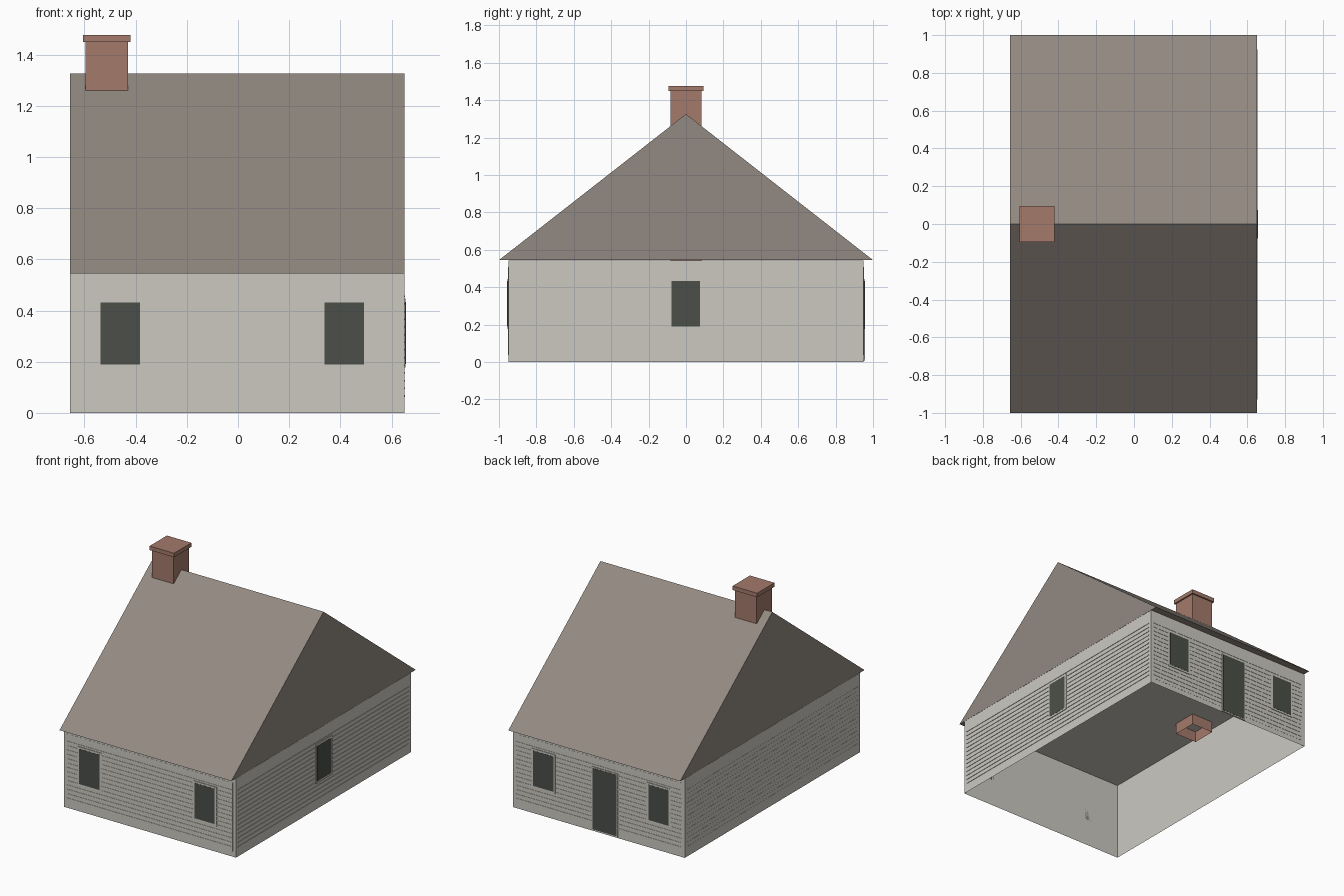
import bpy
import bmesh

cube = bpy.data.objects.get("Cube")
if cube:
    bpy.data.objects.remove(cube, do_unlink=True)


def material(name, rgb):
    linear = [((c / 255 + 0.055) / 1.055) ** 2.4 for c in rgb] + [1.0]
    mat = bpy.data.materials.new(name)
    mat.use_nodes = True
    mat.diffuse_color = linear
    bsdf = mat.node_tree.nodes["Principled BSDF"]
    bsdf.inputs["Base Color"].default_value = linear
    bsdf.inputs["Roughness"].default_value = 0.9
    return mat


SIDING = material("pale siding", (204, 201, 193))
ROOF = material("brown roof", (146, 137, 129))
BRICK = material("red brick", (164, 122, 107))
GLASS = material("dark glass", (76, 79, 73))


def add_box(bm, x, y, z, open_bottom=False):
    """Axis-aligned box from three (low, high) ranges."""
    verts = bmesh.ops.create_cube(bm, size=1)["verts"]
    for v in verts:
        v.co = [r[0] if c < 0 else r[1] for c, r in zip(v.co, (x, y, z))]
    if open_bottom:
        base = [f for f in bm.faces if all(v in verts and v.co.z == min(w.co.z for w in verts)
                                           for v in f.verts)]
        bmesh.ops.delete(bm, geom=base, context="FACES_ONLY")


def finish(bm, name, mat):
    mesh = bpy.data.meshes.new(name)
    bm.to_mesh(mesh)
    bm.free()
    obj = bpy.data.objects.new(name, mesh)
    obj.data.materials.append(mat)
    bpy.context.collection.objects.link(obj)
    return obj


def box(name, mat, x, y, z, open_bottom=False):
    bm = bmesh.new()
    add_box(bm, x, y, z, open_bottom)
    return finish(bm, name, mat)


X = (-0.656, 0.65)
Y = (-0.95, 0.95)
EAVE, RIDGE = 0.545, 1.326

# Hollow wall shell with a ceiling and no floor
box("walls", SIDING, X, Y, (0, EAVE - 0.001), open_bottom=True)

# Gable roof as a closed triangular prism
bm = bmesh.new()
outline = [bm.verts.new((X[0], y, z)) for y, z in ((-1, EAVE), (1, EAVE), (0, RIDGE))]
end = bm.faces.new(outline)
extruded = bmesh.ops.extrude_face_region(bm, geom=[end])["geom"]
bmesh.ops.translate(bm, vec=(X[1] - X[0], 0, 0),
                    verts=[g for g in extruded if isinstance(g, bmesh.types.BMVert)])
if not any(len(f.verts) == 3 and f.calc_center_median().x < 0 for f in bm.faces):
    bm.faces.new(outline)
bmesh.ops.recalc_face_normals(bm, faces=bm.faces)
finish(bm, "roof", ROOF)

# Chimney, whose open shaft passes down through the ceiling
box("chimney_shaft", BRICK, (-0.596, -0.43), (-0.084, 0.084), (0.468, 1.455), open_bottom=True)
box("chimney_cap", BRICK, (-0.606, -0.42), (-0.094, 0.094), (1.449, 1.477))


def plate_ranges(side, u, depth):
    """Ranges of a thin plate that spans u along the named wall."""
    if side in ("front", "back"):
        return u, ((Y[0] - depth, Y[0]) if side == "front" else (Y[1], Y[1] + depth))
    return ((X[0] - depth, X[0]) if side == "right" else (X[1], X[1] + depth)), u


def plate(name, mat, side, u, z, depth):
    box(name, mat, *plate_ranges(side, u, depth), z)


# Siding ribs on all four walls
SPANS = {"front": (-0.632, 0.626), "back": (-0.632, 0.626),
         "left": (-0.928, 0.925), "right": (-0.928, 0.925)}
for side, span in SPANS.items():
    bm = bmesh.new()
    depth = 0.001 if side == "right" else 0.003
    for i in range(14):
        z = 0.066 + i * 0.03
        add_box(bm, *plate_ranges(side, span, depth), (z - 0.003, z + 0.003))
    finish(bm, side + "_siding_ribs", SIDING)

# Shallow siding panels on the two entrance walls
for side in ("front", "back"):
    plate(side + "_siding_panel", SIDING, side, SPANS[side], (0.037, 0.508), 0.001)


def opening(name, side, center, half, z, rim):
    """Framed pane: a pale surround with a dark plate on it."""
    low, high = center - half, center + half
    plate(name + "_frame", SIDING, side, (low, high), z, 0.005)
    plate(name + "_pane", GLASS, side, (low + rim, high - rim),
          (z[0] + rim, z[1] - rim), 0.006)


# Windows and back door
for side in ("front", "back"):
    for label, center in (("right", -0.46), ("left", 0.415)):
        opening(f"{side}_{label}_window", side, center, 0.09, (0.177, 0.445), 0.013)
opening("side_window", "left", -0.001, 0.089, (0.178, 0.446), 0.013)
opening("back_door", "back", -0.05, 0.098, (0.005, 0.442), 0.008)
